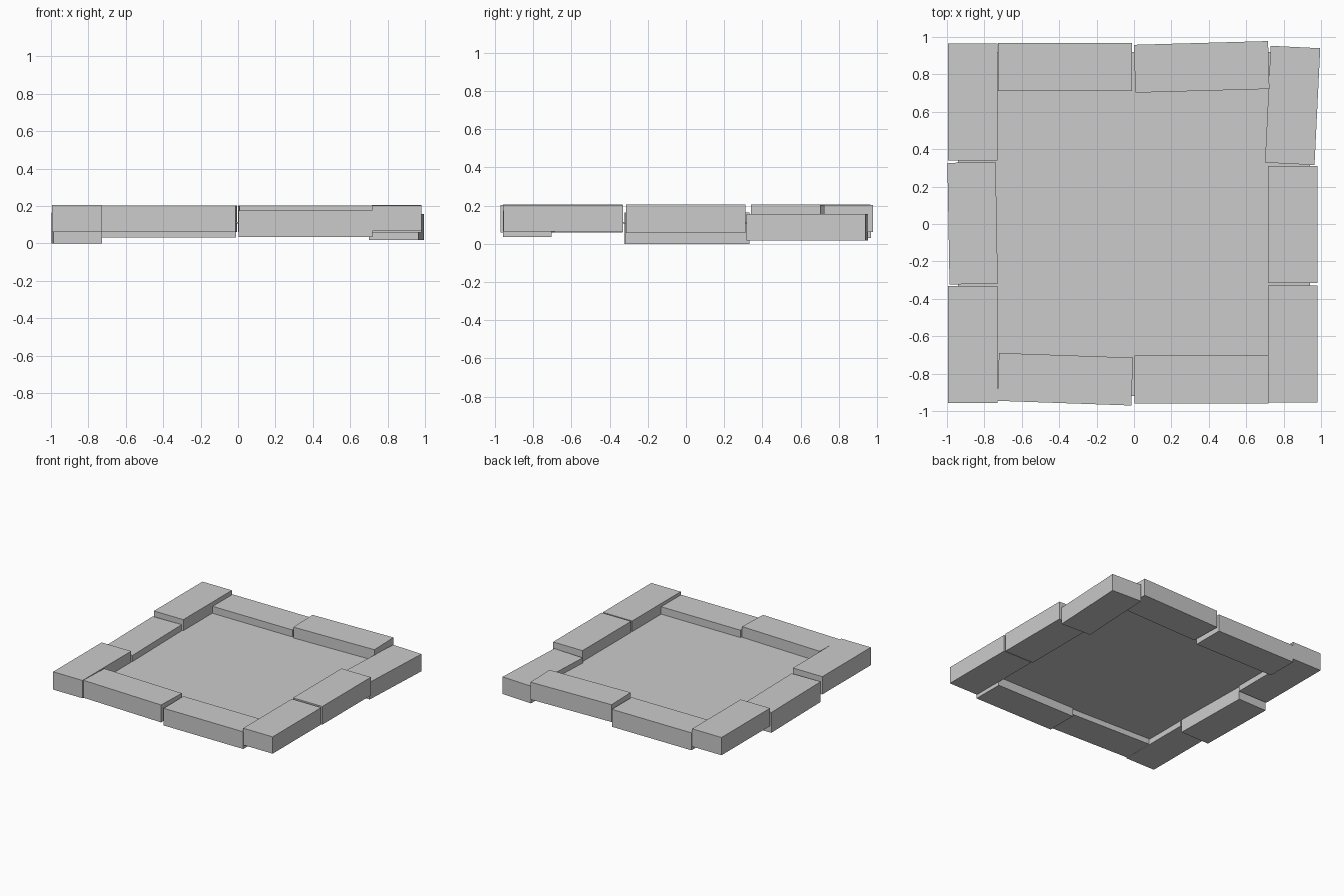
import bpy
from math import radians

cube = bpy.data.objects.get("Cube")
if cube:
    bpy.data.objects.remove(cube, do_unlink=True)

stone = bpy.data.materials.new("grey_stone")
stone.use_nodes = True
GREY = (0.6, 0.6, 0.6, 1)
stone.diffuse_color = GREY
stone.node_tree.nodes["Principled BSDF"].inputs["Base Color"].default_value = GREY


def block(name, centre, size, bottom, top, turn=0):
    """Box with a footprint centre and size, a height range and a turn in degrees."""
    bpy.ops.mesh.primitive_cube_add(size=1, location=(*centre, (bottom + top) / 2))
    ob = bpy.context.object
    ob.name = name
    ob.scale = (*size, top - bottom)
    ob.rotation_euler.z = radians(turn)
    ob.data.materials.append(stone)


# Sunken floor slab
block("floor", (0, 0), (1.88, 1.84), 0.105, 0.115)

# Left and right rows of stones
SIDE = (0.265, 0.625)
block("stone_right_back", (-0.863, 0.652), SIDE, 0.06, 0.205)
block("stone_right_middle", (-0.863, 0.004), (0.258, 0.65), 0, 0.165, 1)
block("stone_right_front", (-0.863, -0.645), SIDE, 0.06, 0.205)
block("stone_left_back", (0.848, 0.634), SIDE, 0.017, 0.157, -2.8)
block("stone_left_middle", (0.848, -0.002), SIDE, 0.057, 0.205)
block("stone_left_front", (0.848, -0.642), SIDE, 0.065, 0.202)

# Front and back rows of stones
END = (0.717, 0.256)
block("stone_back_right", (-0.368, 0.84), END, 0.03, 0.172)
block("stone_back_left", (0.362, 0.84), END, 0.062, 0.203, 1.6)
block("stone_front_right", (-0.368, -0.83), END, 0.06, 0.202, -2)
block("stone_front_left", (0.36, -0.831), END, 0.035, 0.175)
